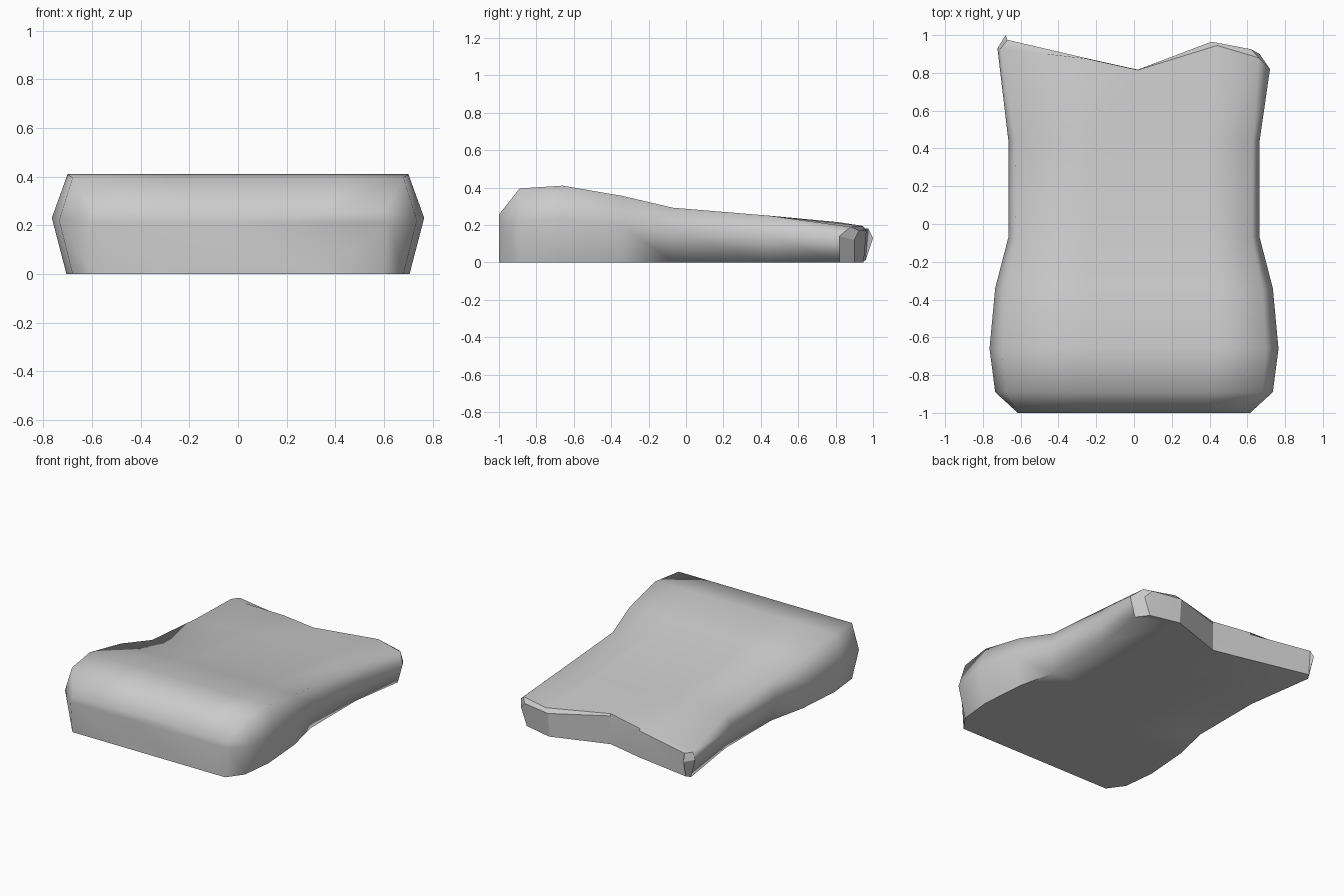
import bpy, bmesh

if "Cube" in bpy.data.objects:
    bpy.data.objects.remove(bpy.data.objects["Cube"])

# Sections along the body: y, base half width, widest half width, its height, top half width, top height
SECTIONS = [
    (-1.00, 0.60, 0.615, 0.21, 0.60, 0.255),
    (-0.89, 0.68, 0.735, 0.22, 0.68, 0.395),
    (-0.66, 0.705, 0.765, 0.23, 0.70, 0.41),
    (-0.34, 0.68, 0.735, 0.20, 0.68, 0.355),
    (-0.07, 0.62, 0.665, 0.17, 0.625, 0.292),
    (0.44, 0.62, 0.665, 0.15, 0.63, 0.25),
]
INNER = (-0.25, 0.02, 0.42)  # columns that meet the notched back edge

def ring(y, b, w, zm, t, h):
    s = w / 0.72
    pts = [(-b, y, 0), (-w, y, zm), (-t, y, h)]
    pts += [(x * s, y, h) for x in INNER]
    pts += [(t, y, h), (w, y, zm), (b, y, 0)]
    pts += [(x * s, y, 0) for x in reversed(INNER)]
    return pts

# Notched, slightly uneven back edge, in the same point order
side_end = [
    (-0.69, 0.93, 0), (-0.723, 0.93, 0.13), (-0.705, 0.93, 0.18),
    (-0.25, 0.875, 0.205), (0.02, 0.815, 0.215), (0.44, 0.945, 0.195),
    (0.66, 0.88, 0.19), (0.72, 0.82, 0.14), (0.68, 0.82, 0),
    (0.41, 0.945, 0), (0.02, 0.815, 0), (-0.25, 0.875, 0),
]
corner_end = [
    (-0.67, 0.96, 0.01), (-0.68, 1.0, 0.13), (-0.67, 0.975, 0.18),
    (-0.25, 0.877, 0.19), (0.02, 0.817, 0.20), (0.41, 0.965, 0.17),
    (0.62, 0.925, 0.17), (0.665, 0.90, 0.12), (0.62, 0.90, 0.0),
    (0.41, 0.95, 0.0), (0.02, 0.817, 0.0), (-0.25, 0.877, 0.0),
]

# Loft the body through all sections
bm = bmesh.new()
rings = [[bm.verts.new(p) for p in r]
         for r in [ring(*s) for s in SECTIONS] + [side_end, corner_end]]
for a, c in zip(rings, rings[1:]):
    for i in range(12):
        j = (i + 1) % 12
        bm.faces.new((a[i], a[j], c[j], c[i]))

# Front cap and strips closing the notched back
bm.faces.new(rings[0])
e = rings[-1]
bm.faces.new((e[0], e[1], e[2]))
bm.faces.new((e[0], e[2], e[3], e[11]))
bm.faces.new((e[3], e[4], e[10], e[11]))
bm.faces.new((e[4], e[5], e[9], e[10]))
bm.faces.new((e[5], e[6], e[8], e[9]))
bm.faces.new((e[6], e[7], e[8]))
bmesh.ops.recalc_face_normals(bm, faces=bm.faces)

# Keep the short bevels around the back crisp
for edge in bm.edges:
    if all(v in rings[-1] or v in rings[-2] for v in edge.verts):
        edge.smooth = edge.calc_face_angle(0) < 0.5

mesh = bpy.data.meshes.new("cushion_body")
bm.to_mesh(mesh)
bm.free()
body = bpy.data.objects.new("cushion_body", mesh)
bpy.context.collection.objects.link(body)
bpy.context.view_layer.objects.active = body
body.select_set(True)
bpy.ops.object.shade_smooth_by_angle(angle=1.31, keep_sharp_edges=True)
